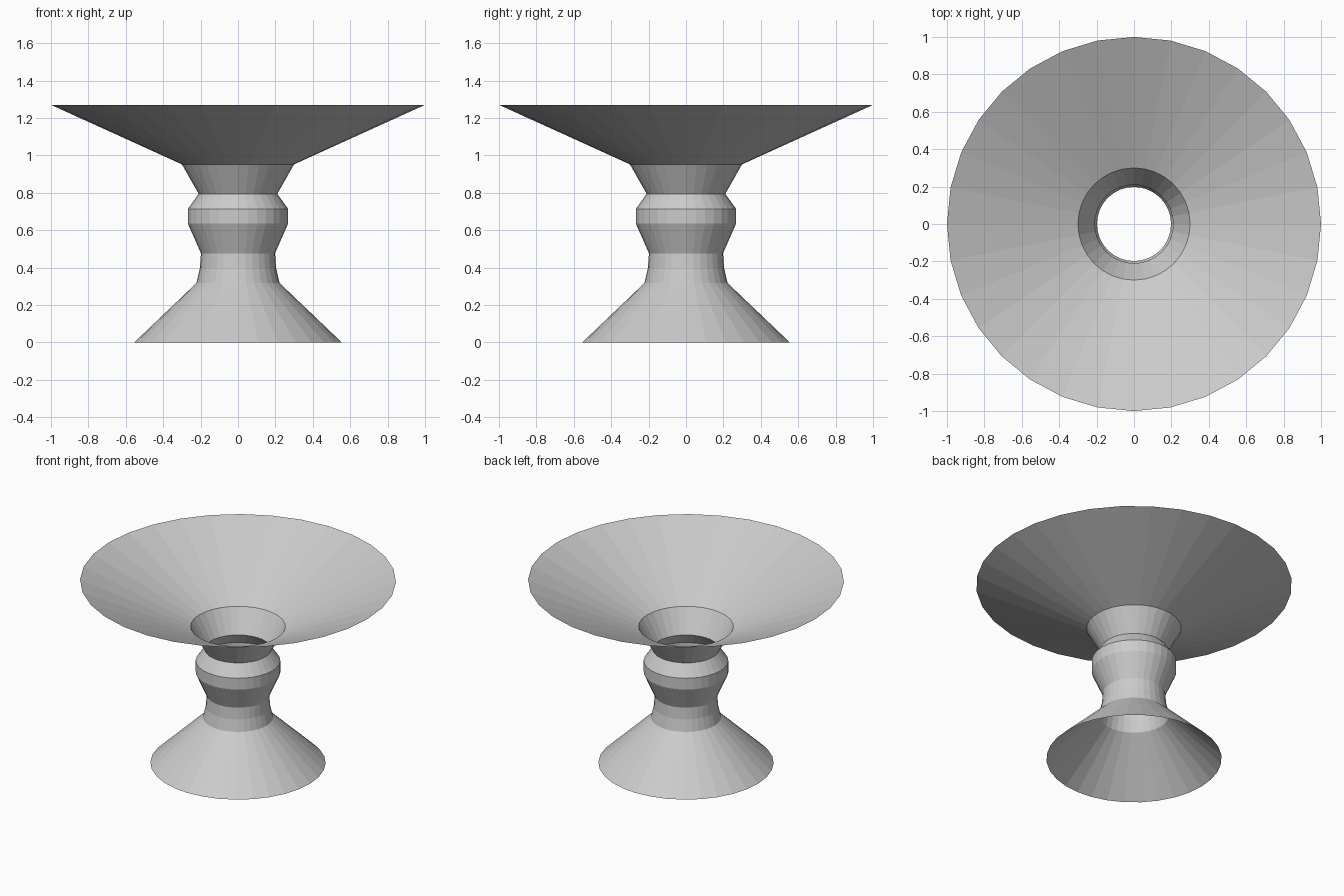
import bpy
from math import cos, sin, tau

if "Cube" in bpy.data.objects:
    bpy.data.objects.remove(bpy.data.objects["Cube"])

SIDES = 32


def lathe(name, profile):
    """Revolve (radius, z) points into an open, flat-shaded shell."""
    verts = [(r * cos(tau * i / SIDES), r * sin(tau * i / SIDES), z)
             for r, z in profile for i in range(SIDES)]
    faces = []
    for k in range(len(profile) - 1):
        a, b = k * SIDES, (k + 1) * SIDES
        for i in range(SIDES):
            j = (i + 1) % SIDES
            faces.append((a + i, a + j, b + j, b + i))
    mesh = bpy.data.meshes.new(name)
    mesh.from_pydata(verts, [], faces)
    mesh.update()
    obj = bpy.data.objects.new(name, mesh)
    bpy.context.collection.objects.link(obj)
    return obj


# Flared foot, open underneath, narrowing to the neck
lathe("foot", [(0.555, 0), (0.222, 0.318), (0.204, 0.397), (0.198, 0.476)])

# Stem with a swollen collar, open through the middle
lathe("stem", [(0.198, 0.476), (0.268, 0.635), (0.268, 0.714),
               (0.21, 0.794), (0.30, 0.952)])

# Wide shallow dish
lathe("dish", [(0.30, 0.952), (1.0, 1.27)])
